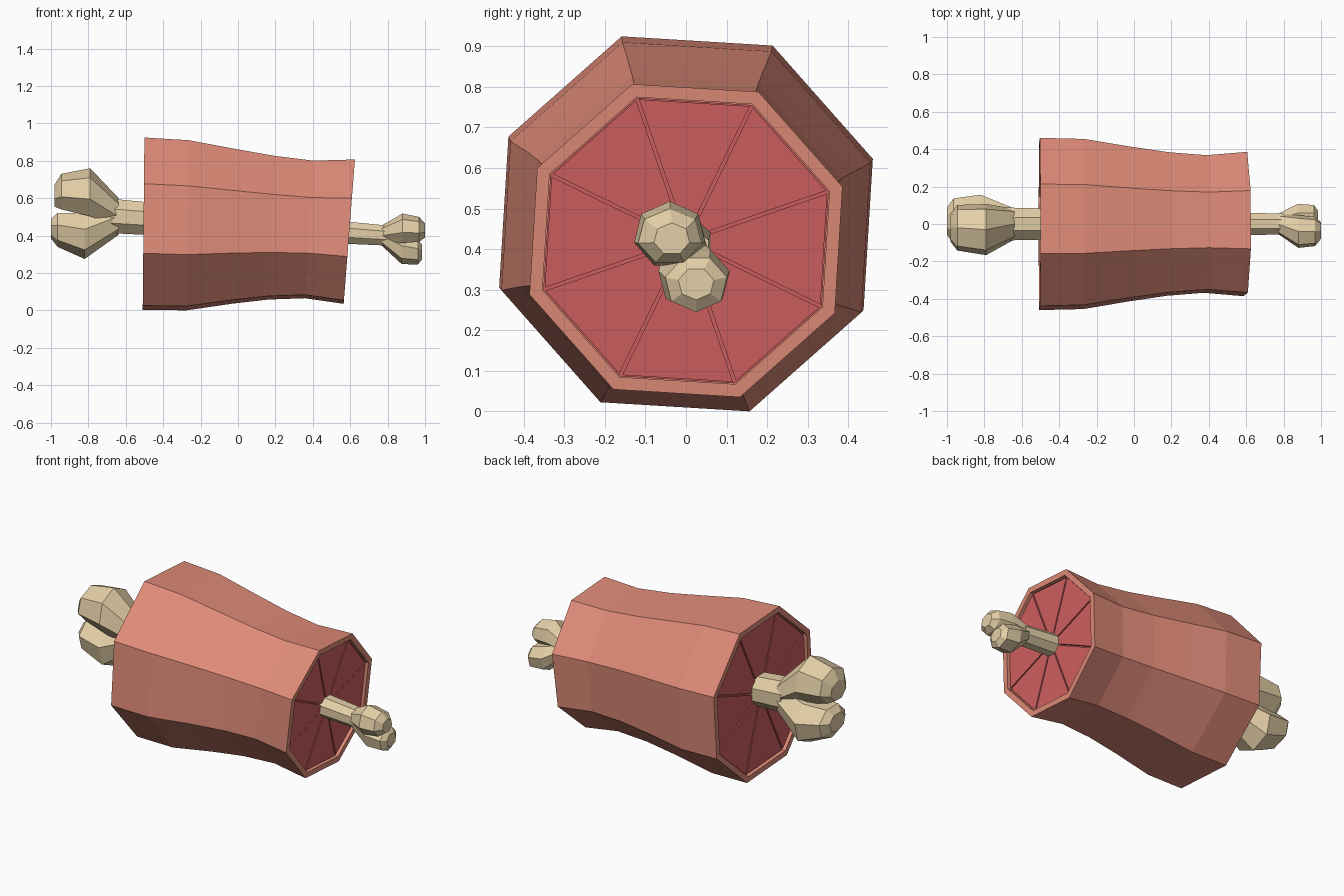
import bpy, bmesh
from math import sin, cos, radians, pi

if "Cube" in bpy.data.objects:
    bpy.data.objects.remove(bpy.data.objects["Cube"])


def material(name, rgb):
    m = bpy.data.materials.new(name)
    m.diffuse_color = (*rgb, 1)
    m.use_nodes = True
    m.node_tree.nodes["Principled BSDF"].inputs["Base Color"].default_value = m.diffuse_color
    return m


SKIN = material("skin", (0.74, 0.26, 0.19))
MEAT = material("flesh", (0.63, 0.115, 0.12))
BONE = material("bone", (0.78, 0.63, 0.39))


def finish(bm, name, mat):
    bmesh.ops.recalc_face_normals(bm, faces=bm.faces)
    me = bpy.data.meshes.new(name)
    bm.to_mesh(me)
    bm.free()
    me.materials.append(mat)
    ob = bpy.data.objects.new(name, me)
    bpy.context.collection.objects.link(ob)
    return ob


def ring(x, cy, cz, ry, rz, n, phase, tilt=0):
    pts = []
    for k in range(n):
        a = radians(phase) + 2 * pi * k / n
        dz = rz * sin(a)
        pts.append((x + tilt * dz, cy + ry * cos(a), cz + dz))
    return pts


def loft(name, rings, mat):
    bm = bmesh.new()
    vs = [[bm.verts.new(p) for p in r] for r in rings]
    n = len(vs[0])
    for a, b in zip(vs, vs[1:]):
        for k in range(n):
            bm.faces.new((a[k], a[(k + 1) % n], b[(k + 1) % n], b[k]))
    bm.faces.new(vs[0])
    bm.faces.new(vs[-1])
    return finish(bm, name, mat)


def octagon(x, cz, r, tilt=0):
    return ring(x, 0, cz, r, r, 8, 19, tilt)


# Skin: octagonal sleeve with a rim and a recess at each end
LEFT = (-0.505, 0.464, 0.487, 0.01)
RIGHT = (0.595, 0.421, 0.408, 0.078)
WALL = 0.034
lx, lz, lr, lt = LEFT
rx, rz, rr, rt = RIGHT
loft("skin", [
    octagon(lx + 0.04, lz, lr - WALL, lt),
    octagon(lx, lz, lr - WALL, lt),
    octagon(*LEFT),
    octagon(-0.27, 0.455, 0.481, 0.015),
    octagon(-0.02, 0.449, 0.437, 0.03),
    octagon(0.18, 0.442, 0.406, 0.045),
    octagon(0.38, 0.433, 0.389, 0.06),
    octagon(*RIGHT),
    octagon(rx, rz, rr - WALL, rt),
    octagon(rx - 0.04, rz, rr - WALL, rt),
], SKIN)

# Cut flesh: a backing disc and eight wedges at each end
for side, (x, cz, r, tilt), d in (("left", LEFT, 1), ("right", RIGHT, -1)):
    r -= WALL
    loft(side + "_flesh_back", [octagon(x + d * 0.045, cz, r - 0.002, tilt),
                                octagon(x + d * 0.03, cz, r - 0.002, tilt)], MEAT)
    edge = octagon(x, cz, r, tilt)
    bm = bmesh.new()
    for k in range(8):
        tri = [(x, 0, cz), edge[k], edge[(k + 1) % 8]]
        mid = [sum(p[i] for p in tri) / 3 for i in range(3)]
        tri = [[mid[i] + 0.955 * (p[i] - mid[i]) for i in range(3)] for p in tri]
        front = [bm.verts.new((p[0] + d * 0.016, p[1], p[2])) for p in tri]
        back = [bm.verts.new((p[0] + d * 0.035, p[1], p[2])) for p in tri]
        bm.faces.new(front)
        bm.faces.new(back)
        for i in range(3):
            j = (i + 1) % 3
            bm.faces.new((front[i], front[j], back[j], back[i]))
    finish(bm, side + "_flesh_wedges", MEAT)

# Bone shaft, tapering through the meat
loft("bone_shaft", [ring(-0.68, 0, 0.505, 0.095, 0.1, 8, 22.5),
                    ring(0.80, 0, 0.40, 0.06, 0.058, 8, 22.5)], BONE)

# Bone knuckles: two flaring lobes per end (x, centre y, centre z, radius y, radius z)
LOBES = {
    "left_upper_knuckle": [(-0.64, 0, 0.52, 0.085, 0.082), (-0.79, -0.03, 0.625, 0.14, 0.135),
                           (-0.945, -0.02, 0.63, 0.125, 0.10), (-0.982, -0.02, 0.61, 0.075, 0.06)],
    "left_lower_knuckle": [(-0.64, 0, 0.485, 0.085, 0.082), (-0.82, 0.015, 0.405, 0.145, 0.13),
                           (-0.965, 0.015, 0.435, 0.125, 0.095), (-1.0, 0.015, 0.44, 0.075, 0.055)],
    "right_upper_knuckle": [(0.77, 0, 0.41, 0.055, 0.045), (0.88, -0.04, 0.435, 0.09, 0.083),
                            (0.968, -0.04, 0.43, 0.08, 0.07), (1.0, -0.035, 0.425, 0.045, 0.04)],
    "right_lower_knuckle": [(0.77, 0, 0.39, 0.055, 0.045), (0.875, 0.02, 0.328, 0.09, 0.08),
                            (0.962, 0.025, 0.315, 0.078, 0.07), (0.985, 0.025, 0.315, 0.045, 0.04)],
}
for name, secs in LOBES.items():
    loft(name, [ring(*s, 7, 90 if "upper" in name else 270) for s in secs], BONE)
